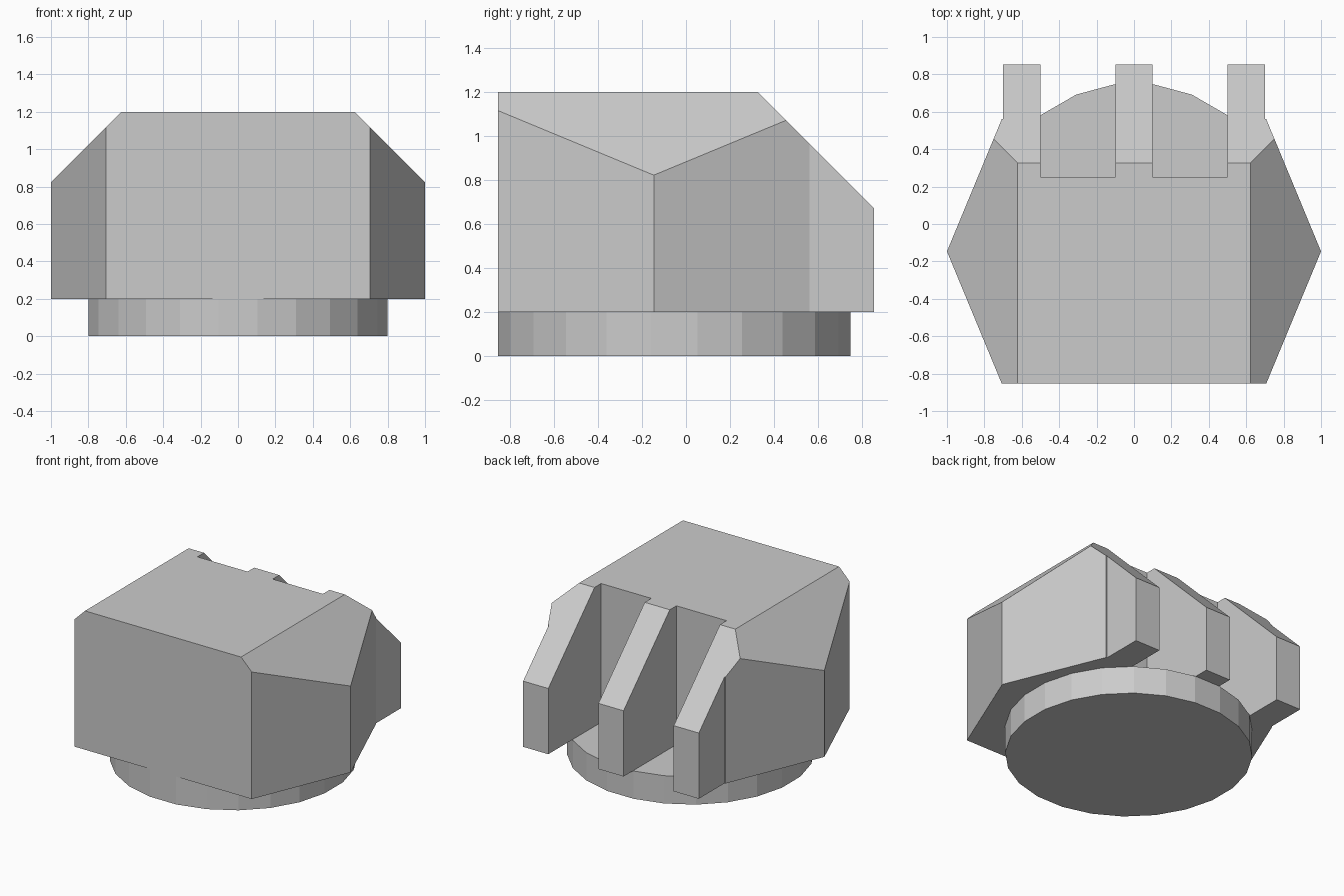
import bpy, bmesh, math
from mathutils import Vector

if "Cube" in bpy.data.objects:
    bpy.data.objects.remove(bpy.data.objects["Cube"])


def finish(bm, name):
    bmesh.ops.recalc_face_normals(bm, faces=bm.faces[:])
    mesh = bpy.data.meshes.new(name)
    bm.to_mesh(mesh)
    bm.free()
    obj = bpy.data.objects.new(name, mesh)
    bpy.context.collection.objects.link(obj)
    return obj


def extrude_outline(points, z0, z1):
    bm = bmesh.new()
    face = bm.faces.new([bm.verts.new((x, y, z0)) for x, y in points])
    up = bmesh.ops.extrude_face_region(bm, geom=[face], use_keep_orig=True)["geom"]
    verts = [g for g in up if isinstance(g, bmesh.types.BMVert)]
    bmesh.ops.translate(bm, verts=verts, vec=(0, 0, z1 - z0))
    bmesh.ops.recalc_face_normals(bm, faces=bm.faces[:])
    return bm


def slice_off(bm, point, normal):
    # Remove everything beyond the plane and cap the cut
    cut = bmesh.ops.bisect_plane(
        bm, geom=bm.verts[:] + bm.edges[:] + bm.faces[:], dist=1e-5,
        plane_co=Vector(point), plane_no=Vector(normal), clear_outer=True)
    edges = [g for g in cut["geom_cut"] if isinstance(g, bmesh.types.BMEdge)]
    bmesh.ops.edgenet_fill(bm, edges=[e for e in edges if e.is_boundary])


# Round foot: 24 sides with a flat side flush with the front of the body
FRONT, BACK, SLOT = -0.8535, 0.8535, 0.252
apothem = 0.8
radius = apothem / math.cos(math.pi / 24)
ring = [(radius * math.cos((i + 0.5) * math.tau / 24),
         FRONT + apothem + radius * math.sin((i + 0.5) * math.tau / 24))
        for i in range(24)]
finish(extrude_outline(ring, 0, 0.2), "round_foot")

# Head: angular block with three fins at the back
right = [(0.707, FRONT), (1.0, -0.1465), (0.707, 0.5605), (0.7, 0.5605),
         (0.7, BACK), (0.5, BACK), (0.5, SLOT), (0.1, SLOT), (0.1, BACK)]
outline = right + [(-x, y) for x, y in reversed(right)]
head = extrude_outline(outline, 0.2, 1.2)

# Sloped sides and sloped back
for side in (-1, 1):
    slice_off(head, (side * 0.622, 0, 1.2), (side, 0, 1))
slice_off(head, (0, 0.327, 1.2), (0, 1, 1))
finish(head, "finned_head")
